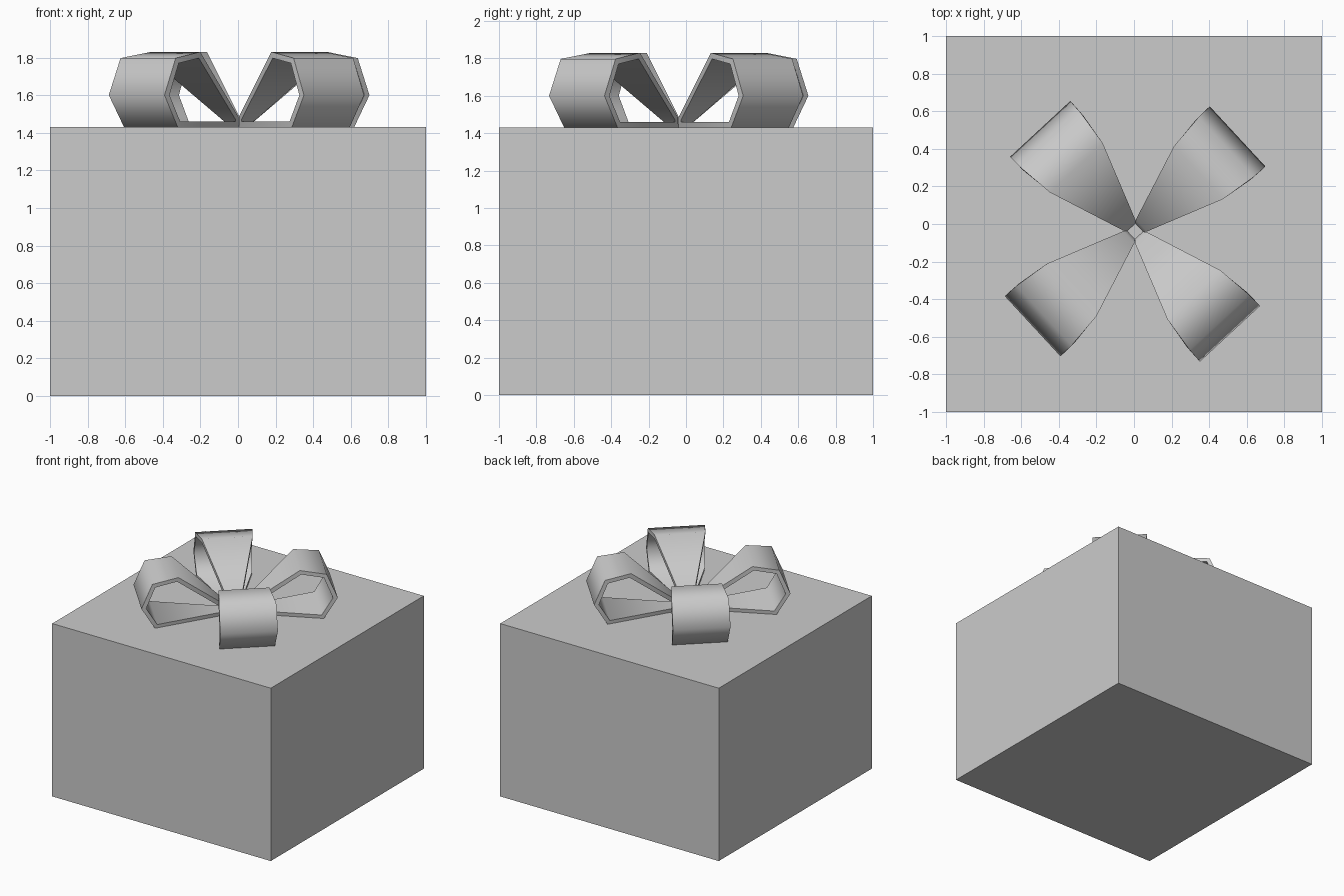
import bpy, bmesh, math
from mathutils import Matrix

if "Cube" in bpy.data.objects:
    bpy.data.objects.remove(bpy.data.objects["Cube"])

# gift box
bpy.ops.mesh.primitive_cube_add(size=1, location=(0, 0, 0.715))
box = bpy.context.object
box.name = "gift_box"
box.scale = (2, 2, 1.43)
bpy.ops.object.transform_apply(location=True, scale=True)

# loop profile: (radius, height, half width), outside and inside of the ribbon
OUTER = [(0.03, 1.43, 0.03), (0.64, 1.43, 0.21), (0.743, 1.6, 0.218),
         (0.66, 1.797, 0.216), (0.46, 1.83, 0.192), (0.045, 1.485, 0.043)]
INNER = [(0.065, 1.46, 0.042), (0.622, 1.46, 0.21), (0.707, 1.6, 0.218),
         (0.638, 1.77, 0.216), (0.47, 1.797, 0.192), (0.075, 1.47, 0.053)]


def ribbon_loop(name, angle):
    bm = bmesh.new()
    rings = [[bm.verts.new((r, side * w, z)) for r, z, w in pts]
             for pts, side in ((OUTER, -1), (OUTER, 1), (INNER, 1), (INNER, -1))]
    n = len(OUTER)
    for k in range(4):
        a, b = rings[k], rings[(k + 1) % 4]
        for i in range(n):
            j = (i + 1) % n
            bm.faces.new((a[i], a[j], b[j], b[i]))
    bmesh.ops.recalc_face_normals(bm, faces=bm.faces)
    bm.transform(Matrix.Translation((0.006, -0.039, 0)) @ Matrix.Rotation(angle, 4, 'Z'))
    mesh = bpy.data.meshes.new(name)
    bm.to_mesh(mesh)
    bm.free()
    ob = bpy.data.objects.new(name, mesh)
    bpy.context.collection.objects.link(ob)
    bpy.ops.object.select_all(action='DESELECT')
    ob.select_set(True)
    bpy.context.view_layer.objects.active = ob
    bpy.ops.object.shade_smooth_by_angle(angle=math.radians(65))


# four loops of the bow
for k in range(4):
    ribbon_loop(f"bow_loop_{k + 1}", math.radians(42.8 + 90 * k))
